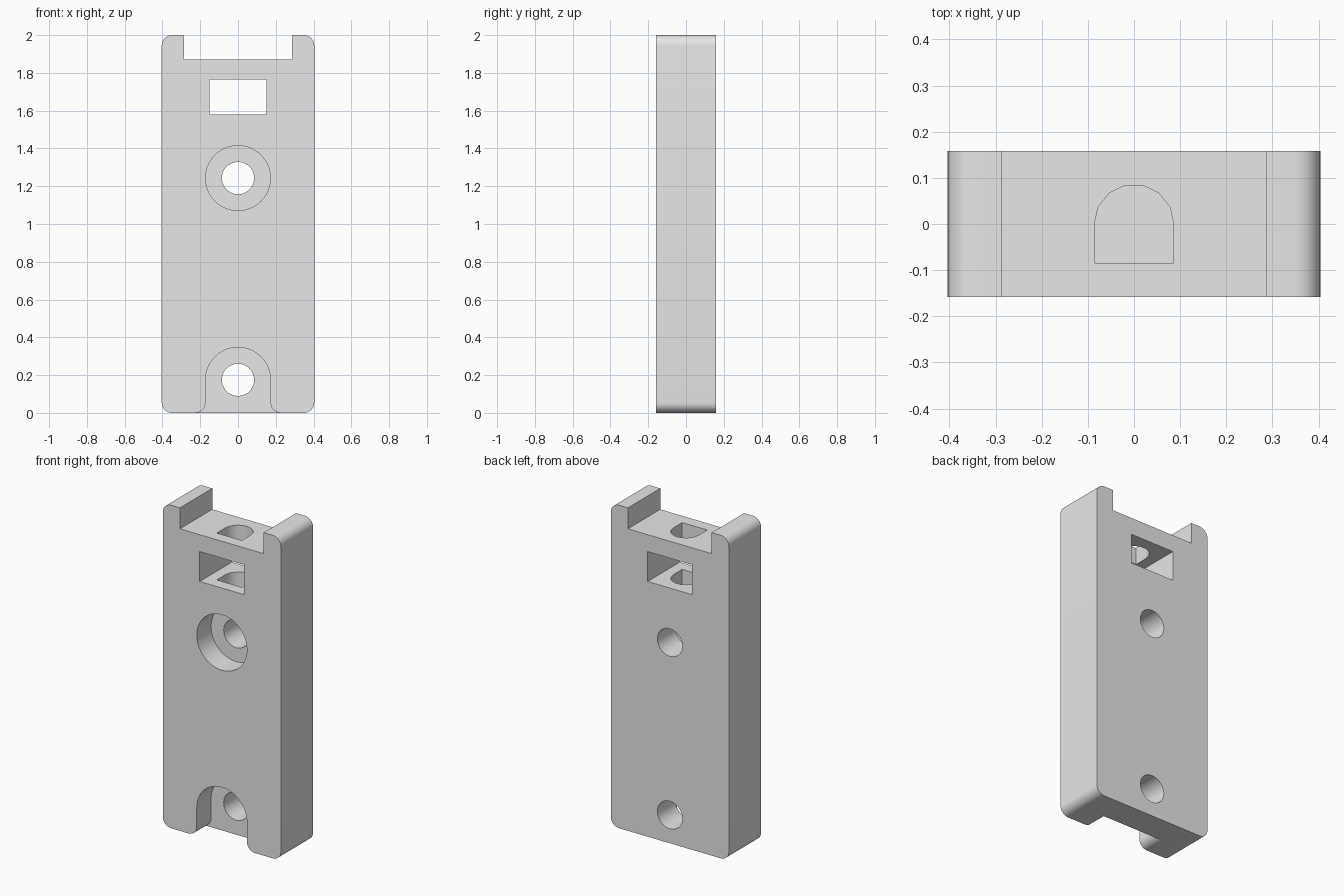
import bpy
import bmesh
from math import cos, sin, radians

cube = bpy.data.objects.get("Cube")
if cube:
    bpy.data.objects.remove(cube, do_unlink=True)

HALF_W, HALF_D, HEIGHT = 0.404, 0.158, 2.0
ROUND = 0.055
BORE_R, HEAD_R = 0.086, 0.172
SEAT_Y = -0.018          # floor of the screw head recesses
OUT = 0.1                # overshoot of the cutters


def arc(cx, cy, r, start, end, steps):
    angles = [radians(start + (end - start) * i / steps) for i in range(steps + 1)]
    return [(cx + r * cos(a), cy + r * sin(a)) for a in angles]


def circle(cx, cy, r, sides):
    return arc(cx, cy, r, 0, 360, sides)[:-1]


def rectangle(half_w, low, high):
    return [(-half_w, low), (half_w, low), (half_w, high), (-half_w, high)]


def mirrored(right_half):
    return right_half + [(-x, y) for x, y in reversed(right_half)]


def prism(name, outline, low, high, upright=False):
    """Extrude an outline along y, or along z when upright."""
    bm = bmesh.new()
    place = (lambda u, v: (u, v, low)) if upright else (lambda u, v: (u, low, v))
    face = bm.faces.new([bm.verts.new(place(u, v)) for u, v in outline])
    grown = bmesh.ops.extrude_face_region(bm, geom=[face])["geom"]
    shift = (0, 0, high - low) if upright else (0, high - low, 0)
    bmesh.ops.translate(bm, vec=shift,
                        verts=[g for g in grown if isinstance(g, bmesh.types.BMVert)])
    bmesh.ops.recalc_face_normals(bm, faces=bm.faces[:])
    mesh = bpy.data.meshes.new(name)
    bm.to_mesh(mesh)
    bm.free()
    obj = bpy.data.objects.new(name, mesh)
    bpy.context.collection.objects.link(obj)
    return obj


# Rounded block with the open notch at its top
edge = HALF_W - ROUND
body = prism("mounting_block", mirrored(
    arc(edge, ROUND, ROUND, -90, 0, 8)
    + arc(edge, HEIGHT - ROUND, ROUND, 0, 90, 8)
    + [(0.287, HEIGHT), (0.287, 1.87)]), -HALF_D, HALF_D)

grey = bpy.data.materials.new("light_grey")
grey.use_nodes = True
grey.diffuse_color = (0.8, 0.8, 0.8, 1)
grey.node_tree.nodes["Principled BSDF"].inputs["Base Color"].default_value = (0.8, 0.8, 0.8, 1)
body.data.materials.append(grey)

front, back = -HALF_D - OUT, HALF_D + OUT
cutters = [prism("window_cutter", rectangle(0.152, 1.58, 1.765), front, back)]

# Two screw holes running front to back
for name, z in (("upper", 1.243), ("lower", 0.175)):
    cutters.append(prism(name + "_bore_cutter", circle(0, z, BORE_R, 20), front, back))

# Round recess above, and a slot with flared feet open to the bottom edge
cutters.append(prism("upper_recess_cutter", circle(0, 1.243, HEAD_R, 40), front, SEAT_Y))
cutters.append(prism("lower_recess_cutter", mirrored(
    [(HEAD_R + ROUND, -OUT)]
    + arc(HEAD_R + ROUND, ROUND, ROUND, 270, 180, 8)
    + arc(0, 0.175, HEAD_R, 0, 85.5, 19)), front, SEAT_Y))

# D-shaped socket going down through the window
cutters.append(prism("socket_cutter",
                     [(-BORE_R, -0.085), (BORE_R, -0.085)] + arc(0, 0, BORE_R, 0, 180, 7),
                     1.45, HEIGHT, upright=True))

bpy.ops.object.select_all(action="DESELECT")
bpy.context.view_layer.objects.active = body
body.select_set(True)
for cutter in cutters:
    cutter.hide_render = True
    mod = body.modifiers.new(cutter.name, "BOOLEAN")
    mod.operation = "DIFFERENCE"
    mod.solver = "EXACT"
    mod.object = cutter
    bpy.ops.object.modifier_apply(modifier=mod.name)
    bpy.data.objects.remove(cutter, do_unlink=True)

bpy.ops.object.shade_smooth_by_angle(angle=radians(30))
